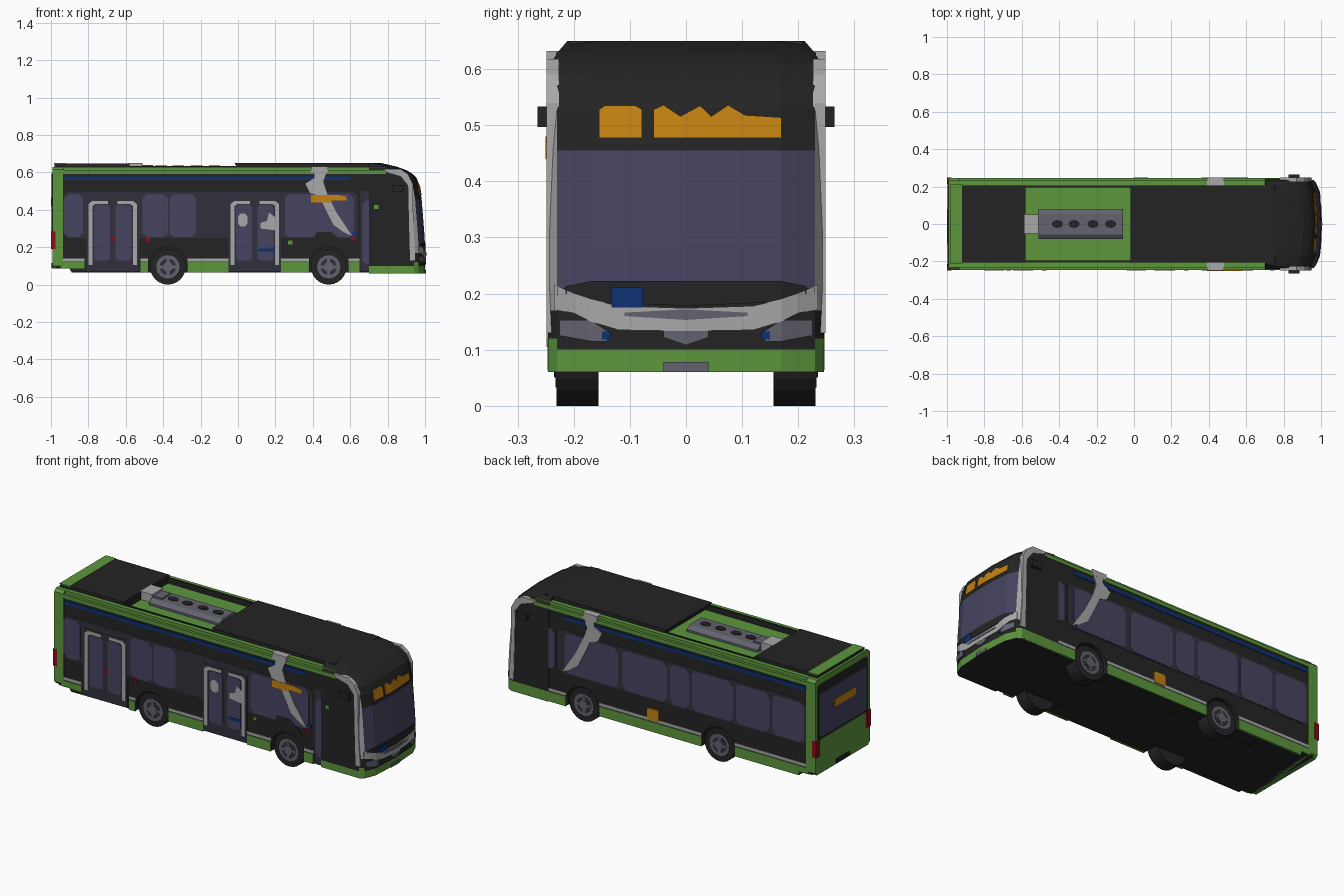
import bpy, bmesh, math
from mathutils import Matrix, Vector

if "Cube" in bpy.data.objects:
    bpy.data.objects.remove(bpy.data.objects["Cube"], do_unlink=True)


def material(name, rgb):
    lin = [((c / 255 + 0.055) / 1.055) ** 2.4 for c in rgb]
    m = bpy.data.materials.new(name)
    m.use_nodes = True
    m.diffuse_color = (*lin, 1)
    m.node_tree.nodes["Principled BSDF"].inputs["Base Color"].default_value = (*lin, 1)
    return m


GREEN = material("green paint", (93, 150, 60))
BLACK = material("black", (36, 36, 36))
GLASS = material("purple glass", (70, 68, 96))
SLATE = material("dark slate", (49, 48, 60))
SILVER = material("silver", (168, 168, 168))
GREY = material("steel grey", (98, 99, 110))
BLUE = material("blue", (14, 48, 116))
ORANGE = material("orange", (196, 130, 18))
RED = material("red", (140, 14, 28))


def finish(name, bm, *mats):
    bmesh.ops.recalc_face_normals(bm, faces=bm.faces)
    me = bpy.data.meshes.new(name)
    bm.to_mesh(me)
    bm.free()
    for m in mats:
        me.materials.append(m)
    ob = bpy.data.objects.new(name, me)
    bpy.context.collection.objects.link(ob)
    return ob


def prism(name, pts, a, b, axis, mat):
    """Extrude a flat outline from a to b along an axis."""
    put = {"x": lambda p, d: (d, p[0], p[1]), "y": lambda p, d: (p[0], d, p[1]),
           "z": lambda p, d: (p[0], p[1], d)}[axis]
    bm = bmesh.new()
    lo = [bm.verts.new(put(p, a)) for p in pts]
    hi = [bm.verts.new(put(p, b)) for p in pts]
    bm.faces.new(lo)
    bm.faces.new(hi)
    for i in range(len(pts)):
        j = (i + 1) % len(pts)
        bm.faces.new((lo[i], lo[j], hi[j], hi[i]))
    return finish(name, bm, mat)


def rect(u0, u1, v0, v1, c=0.0):
    """Rectangle outline with optional cut corners."""
    if not c:
        return [(u0, v0), (u1, v0), (u1, v1), (u0, v1)]
    return [(u0 + c, v0), (u1 - c, v0), (u1, v0 + c), (u1, v1 - c),
            (u1 - c, v1), (u0 + c, v1), (u0, v1 - c), (u0, v0 + c)]


def box(name, x0, x1, y0, y1, z0, z1, mat):
    return prism(name, rect(x0, x1, y0, y1), z0, z1, "z", mat)


SIDE = 0.242


def side(name, pts, mat, s, level=1, inner=0.238):
    """Thin plate on one flank: s = -1 door side, +1 far side."""
    return prism(name, pts, s * inner, s * (SIDE + 0.0017 * level), "y", mat)


def cylinder(name, x, y, z, r, depth, axis, mat, seg=24, squash=1.0):
    bm = bmesh.new()
    rot = Matrix.Rotation(math.pi / 2, 4, "X") if axis == "y" else Matrix.Identity(4)
    bmesh.ops.create_cone(bm, cap_ends=True, segments=seg, radius1=r, radius2=r, depth=depth,
                          matrix=Matrix.Translation((x, y, z)) @ rot @ Matrix.Diagonal((1, squash, 1, 1)))
    return finish(name, bm, mat)


# Body core with wheel arches, plus a chassis between the wheels
WHEELS = (-0.375, 0.485)
outline = [(-0.97, 0.085), (-0.9, 0.085), (-0.89, 0.066)]
for wx in WHEELS:
    outline += [(wx - 0.105 * math.cos(t), 0.095 + 0.105 * math.sin(t))
                for t in [math.radians(a) for a in range(-15, 196, 15)]]
outline += [(0.75, 0.066), (0.75, 0.6), (-0.97, 0.6)]
prism("body_core", outline, -SIDE, SIDE, "y", BLACK)
box("chassis", -0.88, 0.76, -0.15, 0.15, 0.064, 0.3, BLACK)

# Front end: lofted rows (height, nose x, half width factor)
ROWS = [(.06, 1, 1), (.1, 1, 1), (.12, 1, 1), (.17, 1, 1), (.21, 1, 1), (.29, .995, 1),
        (.455, .982, 1), (.53, .97, 1), (.57, .955, 1), (.59, .935, 1), (.61, .905, .98),
        (.63, .85, .93), (.65, .765, .86)]
PLAN = [(.246, .06), (.23, .035), (.17, .01), (0, 0), (-.17, .01), (-.23, .035), (-.246, .06)]


def nose(y, z):
    """x of the front surface at (y, z)."""
    for (z0, x0, _), (z1, x1, _) in zip(ROWS, ROWS[1:]):
        if z <= z1:
            d = x0 + (x1 - x0) * (z - z0) / (z1 - z0)
            break
    for (y0, d0), (y1, d1) in zip(PLAN, PLAN[1:]):
        if y >= y1:
            return d - (d0 + (d1 - d0) * (y - y0) / (y1 - y0))
    return d - 0.06


bm = bmesh.new()
rings = []
for z, d, w in ROWS:
    ring = [(0.7, .246 * w)] + [(d - o, y * w) for y, o in PLAN] + [(0.7, -.246 * w)]
    rings.append([bm.verts.new((x, y, z)) for x, y in ring])
for a, b in zip(rings, rings[1:]):
    for i in range(len(a)):
        j = (i + 1) % len(a)
        f = bm.faces.new((a[i], a[j], b[j], b[i]))
        c = f.calc_center_median()
        corner = i in (1, 6)
        if c.z < .1 or (c.z < .12 and corner):
            f.material_index = 1
        elif corner and .17 < c.z < .61:
            f.material_index = 3
        elif .21 < c.z < .455 and 2 <= i <= 5:
            f.material_index = 2
bm.faces.new(rings[0])
bm.faces.new(rings[-1])
finish("front_end", bm, BLACK, GREEN, GLASS, SILVER)


def front_band(name, cols, mat, lift=0.004):
    """Strip following the curved nose; cols are (y, low z, high z)."""
    bm = bmesh.new()
    vs = [[bm.verts.new((nose(y, z) + e, y, z)) for z, e in
           ((lo, -.003), (hi, -.003), (hi, lift), (lo, lift))] for y, lo, hi in cols]
    for a, b in zip(vs, vs[1:]):
        for i in range(4):
            bm.faces.new((a[i], a[(i + 1) % 4], b[(i + 1) % 4], b[i]))
    bm.faces.new(vs[0])
    bm.faces.new(vs[-1])
    return finish(name, bm, mat)


# Front details
front_band("destination_number", [(-.155, .477, .528), (-.145, .477, .535), (-.09, .477, .535), (-.078, .477, .528)], ORANGE)
front_band("destination_sign", [(-.058, .477, .528), (-.04, .477, .536), (-.01, .477, .516), (.025, .477, .535),
                                (.045, .477, .516), (.075, .477, .536), (.105, .477, .518), (.17, .477, .514)], ORANGE)
front_band("wiper_cowl", [(-.215, .2, .213), (-.17, .185, .222), (0, .178, .222), (.17, .185, .222), (.215, .2, .213)], BLACK, .003)
front_band("front_swoosh", [(-.235, .172, .215), (-.2, .165, .2), (-.17, .15, .19), (-.12, .135, .178), (0, .133, .174),
                            (.12, .135, .178), (.17, .15, .19), (.2, .165, .2), (.235, .172, .215)], SILVER, .005)
front_band("front_trim", [(-.11, .16, .166), (0, .153, .172), (.11, .16, .166)], GREY, .007)
front_band("front_grille", [(-.04, .122, .134), (0, .108, .134), (.04, .122, .134)], GREY)
front_band("front_plate", [(-.04, .06, .078), (0, .06, .078), (.04, .06, .078)], GREY)
front_band("blue_sticker", [(-.133, .175, .211), (-.077, .175, .211)], BLUE, .007)
for s in (-1, 1):
    lamp = [(s * .225, .125, .153), (s * .17, .115, .153), (s * .14, .115, .133)]
    front_band("headlight", lamp, GREY)
    front_band("headlight_lens", [(s * .15, .118, .132), (s * .135, .118, .132)], BLUE, .006)
    box("mirror", .826, .885, s * .235, s * .265, .497, .533, BLACK)

# Rear end: frame, window, sign, lamps
prism("rear_frame", rect(-.247, .247, .085, .63, .015), -.993, -.935, "x", GREEN)
prism("rear_window_surround", rect(-.225, .225, .28, .595, .01), -.996, -.99, "x", BLACK)
prism("rear_glass", rect(-.21, .21, .295, .545, .01), -.998, -.99, "x", GLASS)
prism("rear_sign", rect(-.11, .08, .42, .465, .008), -1, -.99, "x", ORANGE)
prism("rear_plate", rect(-.06, .06, .09, .115), -.998, -.99, "x", BLACK)
for s in (-1, 1):
    prism("tail_lamp", rect(s * .215, s * .249, .19, .285), -1, -.975, "x", RED)

# Roof: side rails, black pods, recess with cooling unit
for s in (-1, 1):
    box("roof_rail_low", -.95, .79, s * .2, s * .247, .592, .612, GREEN)
    box("roof_rail_high", -.95, .79, s * .2, s * .232, .6, .63, GREEN)
    box("recess_edge", -.58, .02, s * .195, s * .207, .6, .634, BLACK)
box("recess_floor", -.6, .04, -.2, .2, .58, .603, GREEN)
box("rear_roof_base", -.98, -.92, -.21, .21, .62, .645, BLACK)
box("rear_roof_cap", -.985, -.92, -.21, .21, .645, .65, GREEN)
box("rear_roof_pod", -.92, -.58, -.207, .207, .59, .648, BLACK)
prism("front_roof_pod", [(.02, .595), (.8, .595), (.75, .65), (-.02, .65)], -.207, .207, "y", BLACK)
prism("cooling_unit", [(-.08, .6), (.08, .6), (.08, .615), (.055, .632), (-.055, .632), (-.08, .615)], -.51, -.06, "x", GREY)
box("cooling_duct", -.585, -.51, -.05, .05, .6, .65, SILVER)
box("cooling_duct_joint", -.51, -.455, -.04, .04, .6, .64, GREY)
for fx in (-.41, -.32, -.22, -.125):
    cylinder("cooling_fan", fx, 0, .63, .03, .012, "z", BLACK, 16, .7)

# Wheels
for wx in WHEELS:
    for s in (-1, 1):
        cylinder("tyre", wx, s * .193, .095, .095, .075, "y", BLACK)
        cylinder("wheel_rim", wx, s * .2, .095, .062, .066, "y", GREY)
        cylinder("rim_recess", wx, s * .2, .095, .045, .068, "y", SLATE, 16)
        cylinder("wheel_hub", wx, s * .2, .095, .026, .074, "y", GREY, 12)
        for w, h in ((.044, .008), (.008, .044)):
            side("hub_spoke", rect(wx - w, wx + w, .095 - h, .095 + h), GREY, s, -4, .22)

# Both flanks: skirt, trim strip, stripe, bolt graphic, front pillar
SKIRT = {-1: [(-.5, -.48), (-.52, -.48), (-.27, -.05), (.23, .38), (.59, .65)],
         1: [(-.89, -.48), (-.27, .38), (.59, .94)]}
BOLT = [(.41, .62), (.48, .62), (.455, .55), (.475, .49), (.53, .38), (.61, .26), (.565, .28), (.51, .32),
        (.46, .42), (.435, .475), (.385, .49), (.36, .54), (.41, .57)]
PILLAR = [(.78, .618), (.8, .6), (.87, .58), (.91, .53), (.915, .3), (.92, .13), (.95, .13),
          (.938, .3), (.935, .54), (.91, .59), (.87, .618)]
for s in (-1, 1):
    for a, b in SKIRT[s]:
        side("skirt", rect(a, b, .064, .12), GREEN, s, 3)
        side("skirt_trim", rect(a, b, .124, .14), SILVER, s, 2)
    side("rear_skirt", rect(-.95, -.82, .085, .12), GREEN, s, 3)
    side("rear_trim", rect(-.935, -.82, .124, .14), SILVER, s, 2)
    side("blue_stripe", rect(-.93, .6, .558, .578), BLUE, s, 2)
    side("window_band", rect(-.935, .64, .25, .495, .02), SLATE, s, 1)
    side("bolt_graphic", BOLT, SILVER, s, 4)
    box("bolt_roof", .39, .48, s * .2, s * .249, .6, .632, SILVER)
    side("front_pillar", PILLAR, SILVER, s, 4, .226)

# Windows, door side and far side
PANES = {-1: [(-.93, -.83), (-.51, -.375), (-.365, -.225), (.25, .62)],
         1: [(-.92, -.72), (-.7, -.49), (-.47, -.21), (-.19, -.07), (-.05, .23), (.26, .6), (.66, .91)]}
for s in (-1, 1):
    for a, b in PANES[s]:
        side("window", rect(a, b, .255, .485, .022), GLASS, s, 2)

# Passenger doors with silver edges
for x0 in (-.8, -.04):
    x1, mid = x0 + .26, x0 + .13
    side("door_panel", rect(x0 - .01, x1 + .01, .07, .455), SLATE, -1, 2)
    for e, d in ((x0, 1), (x1, -1)):
        side("door_glass", rect(*sorted((e + d * .03, mid - d * .014)), .13, .425, .012), GLASS, -1, 3)
        edge = [(e, .105), (e + d * .022, .105), (e + d * .022, .42), (e + d * .035, .43),
                (e + d * .105, .43), (e + d * .105, .447), (e + d * .02, .447), (e, .43)]
        side("door_edge", edge, SILVER, -1, 4)
side("seat_graphic", [(.12, .3), (.2, .29), (.2, .36), (.165, .385), (.155, .34), (.12, .33)], SILVER, -1, 4)
side("seat_graphic_small", rect(.0, .05, .31, .38, .015), SILVER, -1, 4)
side("door_sticker", rect(.11, .2, .178, .194), BLUE, -1, 4)

# Driver's door
side("driver_door", rect(.655, .915, .075, .5, .01), SLATE, -1, 1)
for a, b in ((.665, .775), (.795, .905)):
    side("driver_door_glass", rect(a, b, .11 if a < .7 else .25, .45, .02), GLASS, -1, 2)

# Small flank details
side("wheel_housing", [(.39, .2), (.58, .2), (.56, .23), (.5, .28), (.42, .28), (.4, .23)], BLACK, -1, 3)
side("side_sign", [(.39, .44), (.5, .44), (.5, .45), (.58, .45), (.58, .47), (.53, .48), (.39, .48)], ORANGE, -1, 5)
side("flank_badge", rect(0, .075, .13, .195, .008), ORANGE, 1, 4)
for x, z, m in ((-.48, .24, RED), (.615, .245, RED), (-.67, .245, RED), (.625, .275, BLUE), (.28, .225, GREEN),
                (.74, .415, GREEN)):
    side("marker", rect(x - .012, x + .012, z - .01, z + .01), m, -1, 4)
